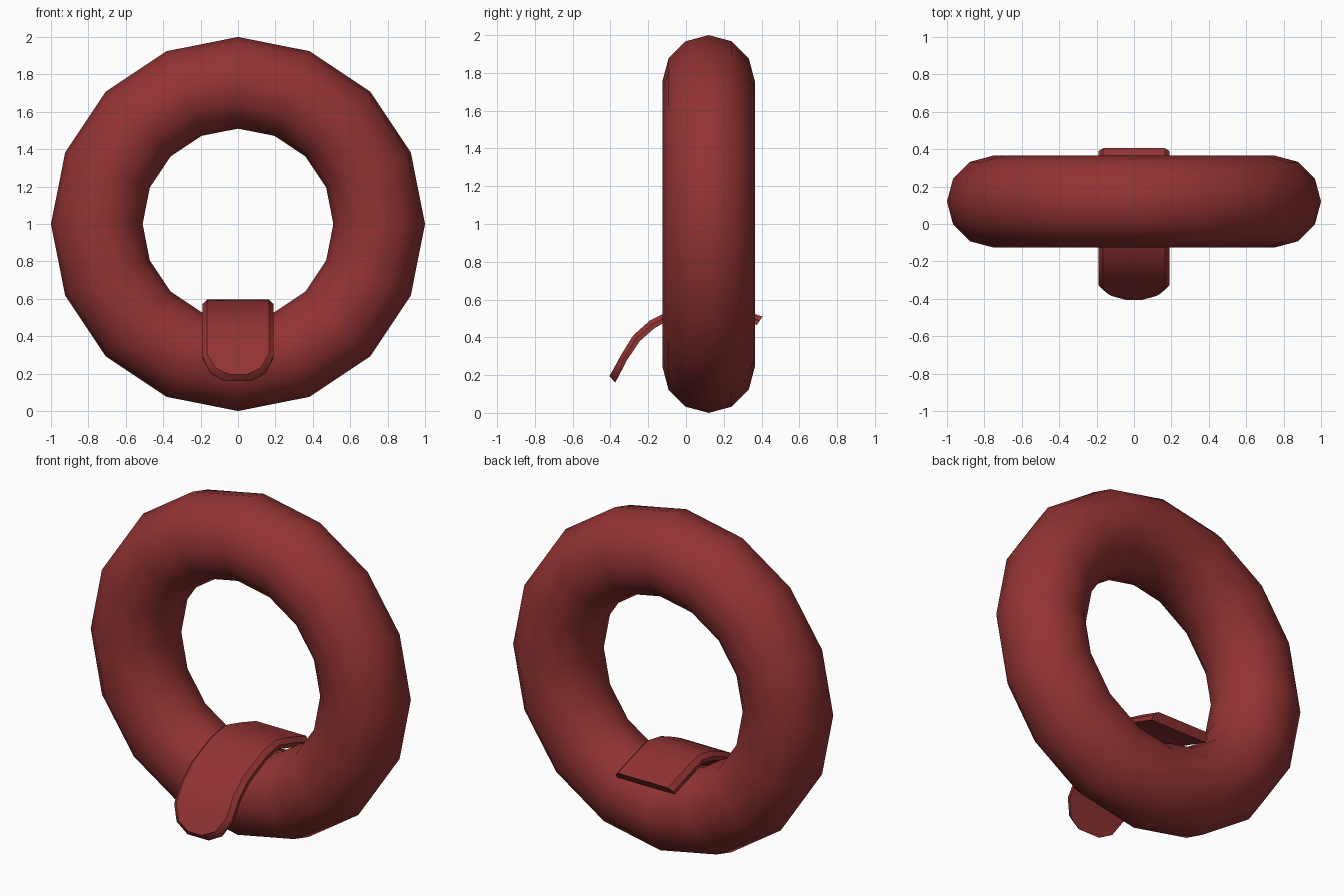
import bpy, bmesh, math

if "Cube" in bpy.data.objects:
    bpy.data.objects.remove(bpy.data.objects["Cube"])

red = bpy.data.materials.new("dark red")
red.diffuse_color = (0.29, 0.033, 0.033, 1)
red.use_nodes = True
red.node_tree.nodes["Principled BSDF"].inputs["Base Color"].default_value = red.diffuse_color


def finish(obj, name, angle):
    obj.name = name
    obj.data.materials.append(red)
    bpy.ops.object.select_all(action='DESELECT')
    obj.select_set(True)
    bpy.context.view_layer.objects.active = obj
    bpy.ops.object.shade_smooth_by_angle(angle=math.radians(angle))


# Upright ring
bpy.ops.mesh.primitive_torus_add(
    major_segments=16, minor_segments=12, major_radius=0.755,
    minor_radius=0.245, location=(0, 0.12, 1), rotation=(math.pi / 2, 0, 0))
finish(bpy.context.object, "ring", 60)

# Tongue draped over the ring: top y, top z, bottom y, bottom z, half width
rows = [
    (0.405, 0.510, 0.375, 0.465, 0.19),
    (0.260, 0.557, 0.245, 0.510, 0.19),
    (0.120, 0.595, 0.110, 0.550, 0.19),
    (0.000, 0.575, 0.010, 0.530, 0.19),
    (-0.125, 0.522, -0.115, 0.477, 0.19),
    (-0.190, 0.490, -0.165, 0.450, 0.19),
    (-0.280, 0.410, -0.245, 0.380, 0.19),
    (-0.345, 0.305, -0.312, 0.280, 0.19),
    (-0.385, 0.230, -0.355, 0.197, 0.145),
    (-0.405, 0.195, -0.375, 0.160, 0.07),
]
bm = bmesh.new()
loops = []
for yt, zt, yb, zb, w in rows:
    # Cross-section with chamfered upper corners
    ym, zm = yt + (yb - yt) * 0.5, zt + (zb - zt) * 0.5
    section = [(-w, yb, zb), (-w, ym, zm), (0.025 - w, yt, zt),
               (w - 0.025, yt, zt), (w, ym, zm), (w, yb, zb)]
    loops.append([bm.verts.new(p) for p in section])
for a, b in zip(loops, loops[1:]):
    for i in range(6):
        j = (i + 1) % 6
        bm.faces.new((a[i], a[j], b[j], b[i]))
bm.faces.new(loops[0])
bm.faces.new(loops[-1])
bmesh.ops.recalc_face_normals(bm, faces=bm.faces)
mesh = bpy.data.meshes.new("tongue")
bm.to_mesh(mesh)
bm.free()
tongue = bpy.data.objects.new("tongue", mesh)
bpy.context.collection.objects.link(tongue)
finish(tongue, "tongue", 40)
